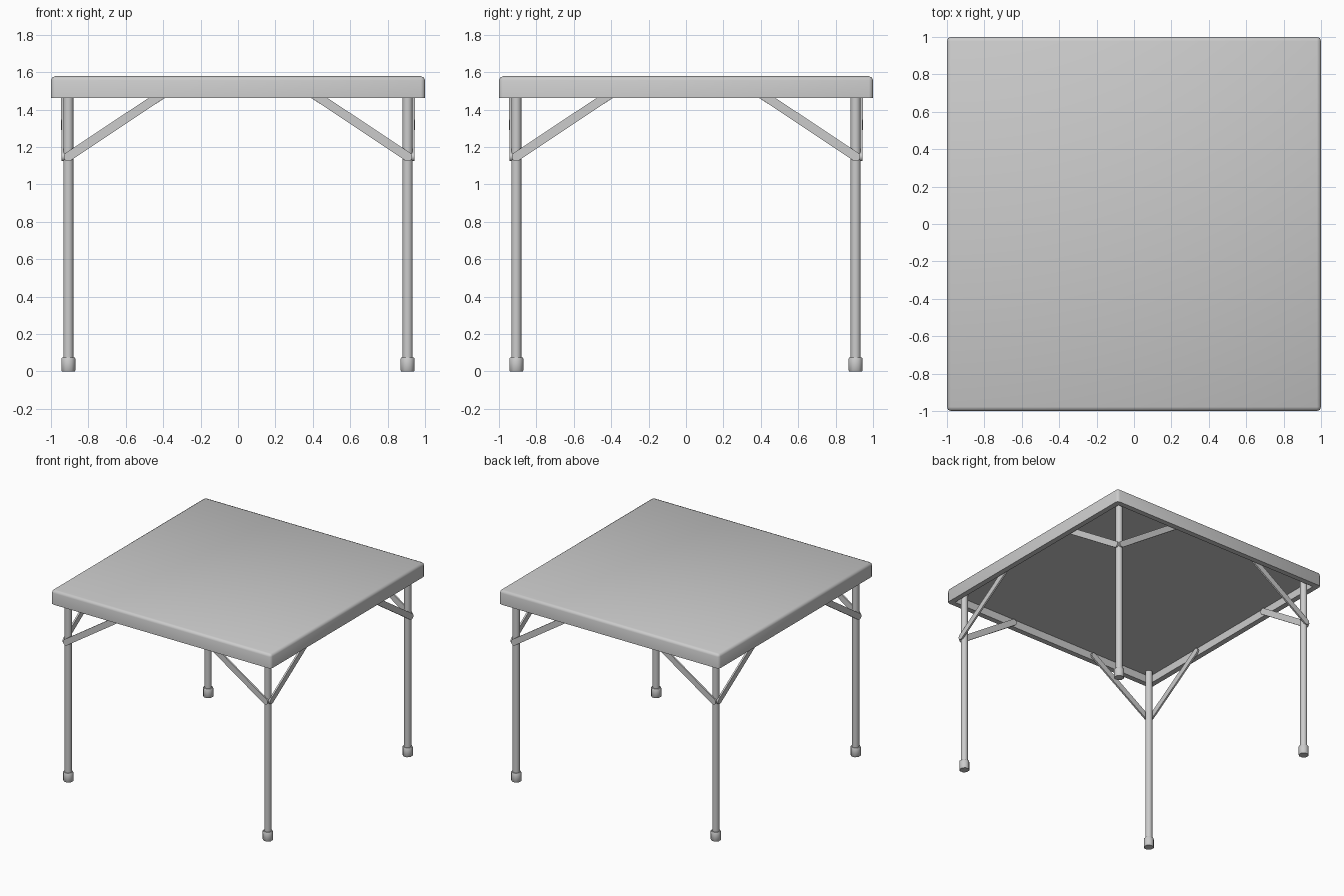
import bpy, bmesh
from math import pi, cos, sin, radians
from mathutils import Vector

cube = bpy.data.objects.get("Cube")
if cube:
    bpy.data.objects.remove(cube, do_unlink=True)

GREY = (0.6, 0.6, 0.6, 1.0)
mat = bpy.data.materials.new("painted grey")
mat.use_nodes = True
mat.diffuse_color = GREY
mat.node_tree.nodes["Principled BSDF"].inputs["Base Color"].default_value = GREY

TOP, RIM, CEILING = 1.578, 1.462, 1.525
LEG = 0.907


def finish(bm, name, angle=50, mirror=True):
    """Turn a bmesh into a shaded object, repeated at all four corners."""
    bmesh.ops.recalc_face_normals(bm, faces=bm.faces)
    mesh = bpy.data.meshes.new(name)
    bm.to_mesh(mesh)
    bm.free()
    mesh.materials.append(mat)
    obj = bpy.data.objects.new(name, mesh)
    bpy.context.collection.objects.link(obj)
    bpy.ops.object.select_all(action='DESELECT')
    obj.select_set(True)
    bpy.context.view_layer.objects.active = obj
    bpy.ops.object.shade_smooth_by_angle(angle=radians(angle))
    if mirror:
        mod = obj.modifiers.new("four_corners", 'MIRROR')
        mod.use_axis = (True, True, False)
        mod.use_mirror_merge = False
    return obj


def lathe(profile, name, sides):
    """Closed round post at the leg position from (radius, z) pairs."""
    bm = bmesh.new()
    rings = [[bm.verts.new((LEG + r * cos(2 * pi * (i + 0.5) / sides),
                            -LEG + r * sin(2 * pi * (i + 0.5) / sides), z))
              for i in range(sides)] for r, z in profile]
    for a, b in zip(rings, rings[1:]):
        for i in range(sides):
            j = (i + 1) % sides
            bm.faces.new((a[i], a[j], b[j], b[i]))
    bm.faces.new(rings[0])
    bm.faces.new(rings[-1])
    return finish(bm, name)


def brace(name, swap):
    """Flat round-ended bar from the leg up to the inside of the rim."""
    low, high = Vector((LEG, -0.936, 1.148)), Vector((0.393, -0.94, 1.49))
    along = (high - low).normalized()
    normal = along.cross(Vector((0, 0, 1))).normalized()
    across = normal.cross(along)
    radius, half, steps = 0.024, 0.007, 8
    outline = []
    for centre, start in ((high, -pi / 2), (low, pi / 2)):
        for i in range(steps + 1):
            t = start + pi * i / steps
            outline.append(centre + radius * (along * cos(t) + across * sin(t)))
    bm = bmesh.new()
    face = bm.faces.new([bm.verts.new(p - normal * half) for p in outline])
    geom = bmesh.ops.extrude_face_region(bm, geom=[face])["geom"]
    moved = [g for g in geom if isinstance(g, bmesh.types.BMVert)]
    bmesh.ops.translate(bm, verts=moved, vec=normal * 2 * half)
    if swap:
        for v in bm.verts:
            v.co.x, v.co.y = -v.co.y, -v.co.x
    return finish(bm, name)


# Tabletop: box with softened upper edges and a hollow underside
bm = bmesh.new()
bmesh.ops.create_cube(bm, size=1)
for v in bm.verts:
    v.co = (v.co.x * 2, v.co.y * 2, TOP if v.co.z > 0 else RIM)
soft = [e for e in bm.edges if max(v.co.z for v in e.verts) > RIM + 0.01]
bmesh.ops.bevel(bm, geom=soft, offset=0.022, segments=2, profile=0.5,
                affect='EDGES')
bm.normal_update()
under = min(bm.faces, key=lambda f: f.calc_center_median().z)
bmesh.ops.inset_region(bm, faces=[under], thickness=0.045)
geom = bmesh.ops.extrude_face_region(bm, geom=[under])["geom"]
if under.is_valid:
    bmesh.ops.delete(bm, geom=[under], context='FACES_ONLY')
bmesh.ops.translate(bm, vec=(0, 0, CEILING - RIM),
                    verts=[g for g in geom if isinstance(g, bmesh.types.BMVert)])
finish(bm, "tabletop", angle=60, mirror=False)

# Legs and rubber feet
lathe([(0.027, 0.03), (0.027, CEILING)], "legs", 16)
lathe([(0.037, 0), (0.04, 0.004), (0.04, 0.068), (0.036, 0.075),
       (0.027, 0.075)], "feet", 8)

# Diagonal braces, two per leg
brace("front_back_braces", False)
brace("side_braces", True)
